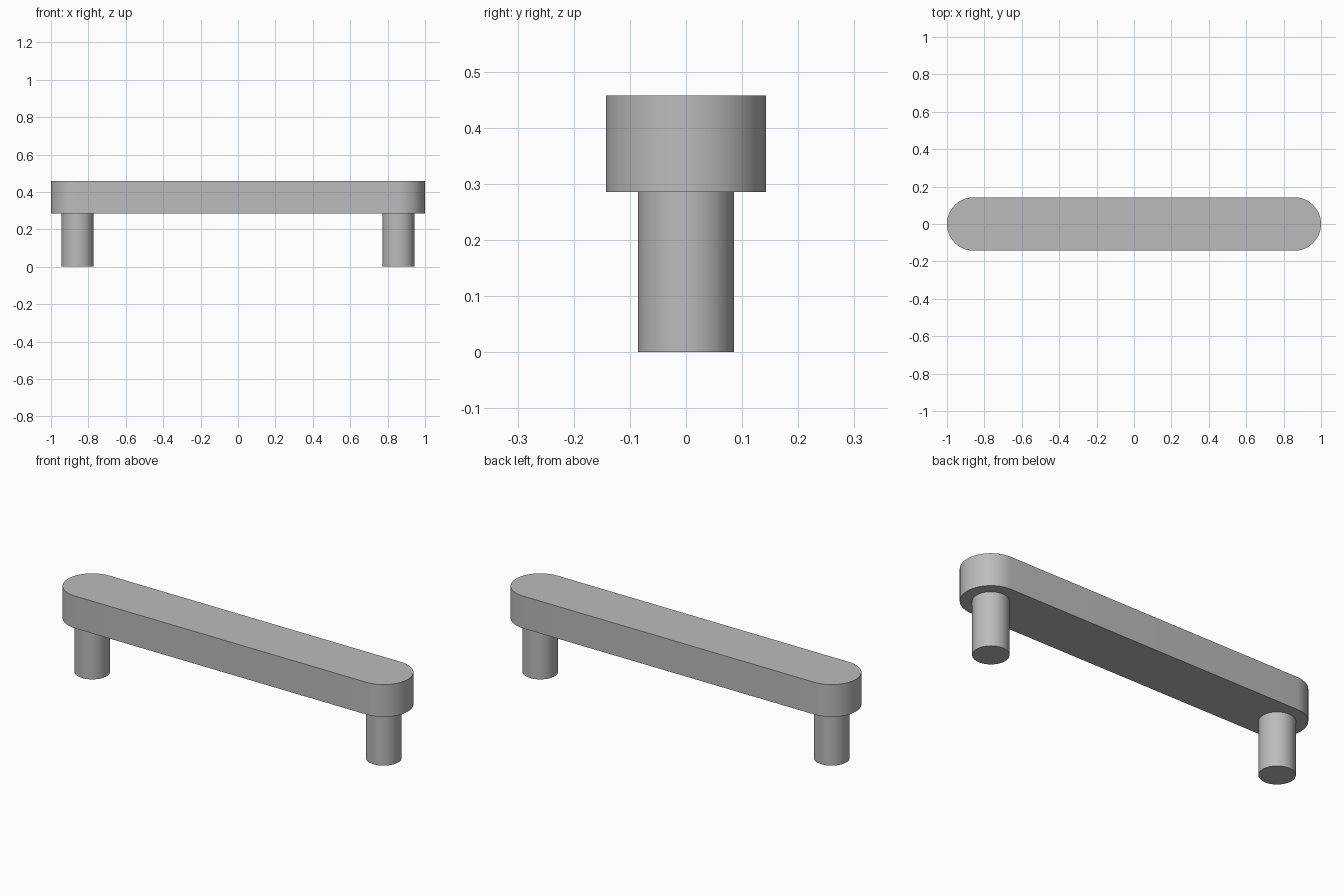
import bpy, bmesh
from math import pi, cos, sin, radians

cube = bpy.data.objects.get("Cube")
if cube:
    bpy.data.objects.remove(cube, do_unlink=True)

UNIT = 1 / 7            # bar end radius
LEG_X = 6 * UNIT
LEG_R = 0.6 * UNIT
LEG_H = 2 * UNIT
BAR_H = 1.2 * UNIT
SEGS = 32               # segments per half circle

grey = bpy.data.materials.new("satin_grey")
grey.use_nodes = True
colour = (0.5, 0.5, 0.5, 1)
grey.diffuse_color = colour
grey.node_tree.nodes["Principled BSDF"].inputs["Base Color"].default_value = colour


def arc(cx, radius, start):
    """Half circle of points around (cx, 0)."""
    return [(cx + radius * cos(start + pi * i / SEGS),
             radius * sin(start + pi * i / SEGS)) for i in range(SEGS + 1)]


def extrude_outline(name, outline, z, height):
    """Solid prism from a closed outline, smooth around its curved sides."""
    bm = bmesh.new()
    base = bm.faces.new([bm.verts.new((x, y, z)) for x, y in outline])
    top = bmesh.ops.extrude_face_region(bm, geom=[base], use_keep_orig=True)
    bmesh.ops.translate(bm, vec=(0, 0, height),
                        verts=[v for v in top["geom"] if isinstance(v, bmesh.types.BMVert)])
    bmesh.ops.remove_doubles(bm, verts=bm.verts, dist=1e-5)
    bmesh.ops.recalc_face_normals(bm, faces=bm.faces)
    mesh = bpy.data.meshes.new(name)
    bm.to_mesh(mesh)
    bm.free()
    mesh.materials.append(grey)
    obj = bpy.data.objects.new(name, mesh)
    bpy.context.collection.objects.link(obj)
    bpy.ops.object.select_all(action="DESELECT")
    obj.select_set(True)
    bpy.context.view_layer.objects.active = obj
    bpy.ops.object.shade_smooth_by_angle(angle=radians(30))
    return obj


# Grip bar with rounded ends
extrude_outline("grip_bar", arc(LEG_X, UNIT, -pi / 2) + arc(-LEG_X, UNIT, pi / 2),
                LEG_H, BAR_H)

# Round legs under both ends
for side, x in (("left", LEG_X), ("right", -LEG_X)):
    circle = arc(x, LEG_R, 0)[:-1] + arc(x, LEG_R, pi)[:-1]
    extrude_outline(side + "_leg", circle, 0, LEG_H)
